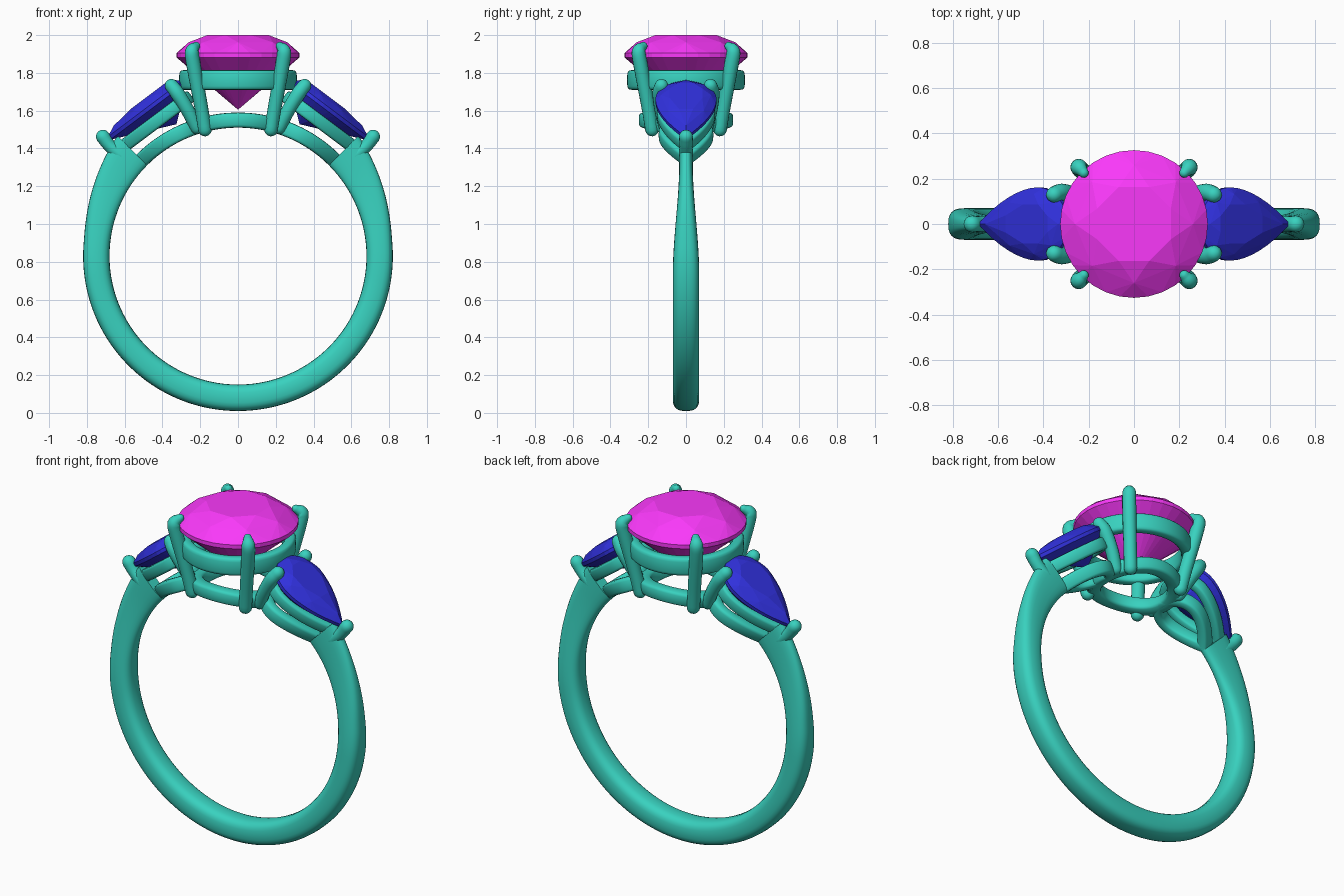
import bpy, bmesh, math
from mathutils import Vector as V

if "Cube" in bpy.data.objects:
    bpy.data.objects.remove(bpy.data.objects["Cube"])

PI = math.pi
CZ, RI = 0.83, 0.68          # finger hole centre height and radius


def material(name, rgb):
    m = bpy.data.materials.new(name)
    m.diffuse_color = (*rgb, 1)
    m.use_nodes = True
    m.node_tree.nodes["Principled BSDF"].inputs["Base Color"].default_value = m.diffuse_color
    return m


METAL = material("teal_metal", (0.04, 0.64, 0.52))
PINK = material("magenta_stone", (0.95, 0.04, 0.95))
BLUE = material("blue_stone", (0.03, 0.03, 0.72))


def finish(name, bm, mat, mirror=(False, False), smooth=True):
    bmesh.ops.recalc_face_normals(bm, faces=bm.faces)
    me = bpy.data.meshes.new(name)
    bm.to_mesh(me)
    bm.free()
    ob = bpy.data.objects.new(name, me)
    bpy.context.collection.objects.link(ob)
    me.materials.append(mat)
    if smooth:
        bpy.ops.object.select_all(action='DESELECT')
        ob.select_set(True)
        bpy.context.view_layer.objects.active = ob
        bpy.ops.object.shade_smooth_by_angle(angle=math.radians(45))
    if any(mirror):
        mod = ob.modifiers.new("mirror", 'MIRROR')
        mod.use_axis = (*mirror, False)
        mod.use_clip = False
        mod.use_mirror_merge = False
    return ob


def loft(name, rings, closed, mirror=(False, False)):
    bm = bmesh.new()
    vs = [[bm.verts.new(p) for p in r] for r in rings]
    n, k = len(vs), len(vs[0])
    for i in range(n if closed else n - 1):
        a, b = vs[i], vs[(i + 1) % n]
        for j in range(k):
            bm.faces.new((a[j], a[(j + 1) % k], b[(j + 1) % k], b[j]))
    if not closed:
        bm.faces.new(vs[0])
        bm.faces.new(vs[-1])
    return finish(name, bm, METAL, mirror)


def section(n, power):
    """Rounded-square outline in the -1..1 range."""
    out = []
    for i in range(n):
        c, s = math.cos(2 * PI * i / n), math.sin(2 * PI * i / n)
        out.append((math.copysign(abs(c) ** (2 / power), c),
                    math.copysign(abs(s) ** (2 / power), s)))
    return out


def circle(r, n):
    return [(r * math.cos(2 * PI * i / n), r * math.sin(2 * PI * i / n)) for i in range(n)]


def pear(r, length, shift=0.0, n=16):
    """Teardrop with its point at +a."""
    top = [(length * (1 - i / n), r * (1 - (1 - i / n) ** 1.8)) for i in range(n)]
    half = top + [(r * math.cos(PI / 2 + PI / 2 * i / n), r * math.sin(PI / 2 + PI / 2 * i / n))
                  for i in range(n + 1)]
    full = half + [(a, -b) for a, b in reversed(half[1:-1])]
    return [(a + shift, b) for a, b in full]


# mappings from (along, across, height) to space
def flat(z):
    return lambda a, b, h: V((a, b, z + h))


def on_finger(a, b, h):
    return V(((RI + h) * math.sin(a / RI), b, CZ + (RI + h) * math.cos(a / RI)))


def side_plane(a, b, h):
    return V((0.425 + 0.8 * a + 0.6 * h, b, 1.66 - 0.6 * a + 0.8 * h))


def rail(name, outline, width, height, h0, place, mirror=(False, False)):
    """Rail whose outer edge follows the outline."""
    rings, n = [], len(outline)
    for i, (a, b) in enumerate(outline):
        p, q = outline[i - 1], outline[(i + 1) % n]
        t = V((q[0] - p[0], q[1] - p[1])).normalized()
        o = V((t.y, -t.x))
        rings.append([place(a + o.x * width / 2 * (u - 1), b + o.y * width / 2 * (u - 1),
                            h0 + height / 2 * (v + 1)) for u, v in section(16, 4)])
    return loft(name, rings, True, mirror)


def prong(name, pts, radii, mirror):
    """Smooth round wire with domed ends."""
    P = [V(p) for p in pts]
    ext = [2 * P[0] - P[1]] + P + [2 * P[-1] - P[-2]]
    line = []
    for i in range(len(P) - 1):
        a, b, c, d = ext[i:i + 4]
        for s in range(5):
            t = s / 5
            line.append((0.5 * (2 * b + (c - a) * t + (2 * a - 5 * b + 4 * c - d) * t * t
                                + (3 * b - a - 3 * c + d) * t ** 3),
                         radii[i] * (1 - t) + radii[i + 1] * t))
    line.append((P[-1], radii[-1]))
    st = []
    t0 = (line[1][0] - line[0][0]).normalized()
    t1 = (line[-1][0] - line[-2][0]).normalized()
    angs = [1.45, 1.1, 0.75, 0.4]
    r0, r1 = line[0][1], line[-1][1]
    st += [(line[0][0] - t0 * r0 * math.sin(g), r0 * math.cos(g), t0) for g in angs]
    for i, (p, r) in enumerate(line):
        t = line[min(i + 1, len(line) - 1)][0] - line[max(i - 1, 0)][0]
        st.append((p, r, t.normalized()))
    st += [(line[-1][0] + t1 * r1 * math.sin(g), r1 * math.cos(g), t1) for g in reversed(angs)]
    rings = []
    for p, r, t in st:
        x = V((0, 1, 0)).cross(t).normalized()
        y = t.cross(x)
        rings.append([p + x * a + y * b for a, b in circle(r, 16)])
    return loft(name, rings, False, mirror)


def gem(name, layers, place, mat, mirror=(False, False)):
    """Faceted stone: hull of stacked outlines."""
    bm = bmesh.new()
    for outline, h in layers:
        for a, b in outline:
            bm.verts.new(place(a, b, h))
    res = bmesh.ops.convex_hull(bm, input=bm.verts)
    loose = {g for g in res["geom_interior"] + res["geom_unused"] if isinstance(g, bmesh.types.BMVert)}
    bmesh.ops.delete(bm, geom=list(loose), context='VERTS')
    return finish(name, bm, mat, mirror, smooth=False)


def scaled(outline, s, step=1, off=0):
    return [(a * s, b * s) for a, b in outline[off::step]]


# Shank: slims across and deepens radially toward the shoulders
rings = []
for i in range(129):
    ang = math.radians(-225 + 270 * i / 128)
    al = math.degrees(math.asin(math.sin(ang)))
    t = min(max((al + 8) / 46, 0), 1)
    half = 0.07 - 0.034 * t * t * (3 - 2 * t)
    outer = 0.82 + 0.082 * max((al - 5) / 40, 0) ** 1.5
    mid, dep = (outer + RI) / 2, (outer - RI) / 2
    rings.append([V(((mid + dep * u) * math.cos(ang), half * v, CZ + (mid + dep * u) * math.sin(ang)))
                  for u, v in section(24, 2.8)])
loft("shank", rings, False)

# Centre setting
rail("centre_base_rail", circle(0.25, 64), 0.075, 0.08, 0.0, on_finger)
rail("centre_upper_rail", circle(0.312, 64), 0.06, 0.105, 0.0, flat(1.71))
prong("centre_prong", [(0.175, 0.18, 1.50), (0.195, 0.2, 1.62), (0.235, 0.24, 1.84),
                       (0.243, 0.25, 1.915), (0.222, 0.226, 1.942)],
      [0.036, 0.036, 0.038, 0.037, 0.022], (True, True))

# Side settings
X = (True, False)
rail("side_base_rail", pear(0.145, 0.24, 0.32), 0.06, 0.08, 0.0, on_finger, X)
rail("side_upper_rail", pear(0.155, 0.32), 0.055, 0.07, -0.125, side_plane, X)
prong("side_inner_prong", [(0.22, 0.11, 1.51), (0.265, 0.13, 1.60), (0.32, 0.14, 1.69),
                           (0.352, 0.13, 1.732)], [0.034, 0.036, 0.038, 0.036], (True, True))
prong("side_tip_prong", [(0.62, 0, 1.36), (0.68, 0, 1.415), (0.715, 0, 1.462)],
      [0.036, 0.034, 0.037], X)

# Round centre stone
g = circle(0.326, 32)
gem("centre_stone", [(scaled(g, 0.54, 4, 2), 0.10), (scaled(g, 0.80, 4), 0.062),
                     (g, 0.005), (g, -0.018), (scaled(g, 0.42, 8, 2), -0.18), ([(0, 0)], -0.295)],
    flat(1.90), PINK)

# Pear side stones
g = pear(0.162, 0.33)
gem("side_stone", [(scaled(g, 0.58, 8, 4), 0.045), (scaled(g, 0.82, 8), 0.028),
                   (g[::2], 0.0), (g[::2], -0.02), (scaled(g, 0.45, 8, 4), -0.11), ([(0, 0)], -0.165)],
    side_plane, BLUE, X)
